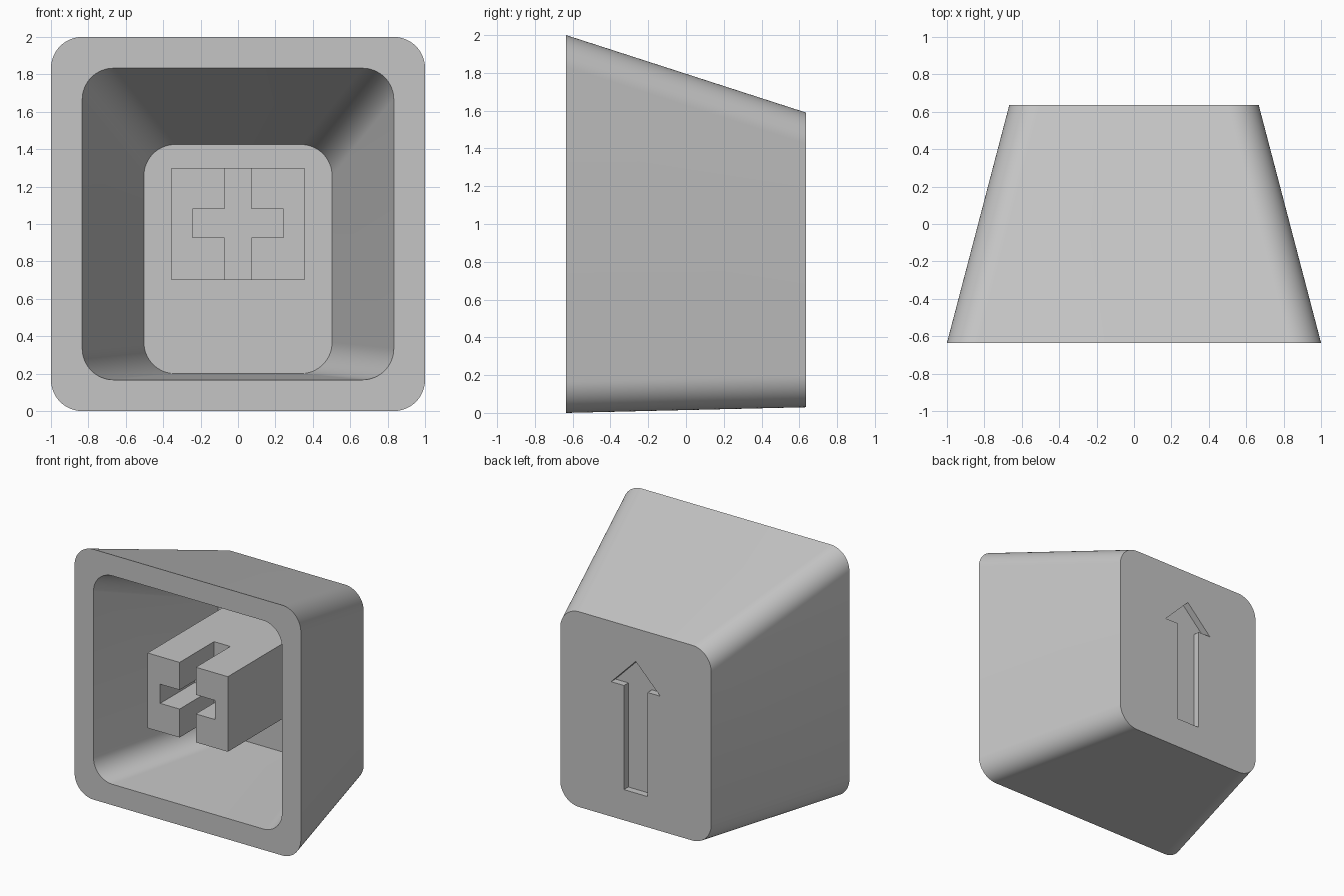
import bpy, bmesh, math

cube = bpy.data.objects.get("Cube")
if cube:
    bpy.data.objects.remove(cube, do_unlink=True)

FRONT, BACK, WALL = -0.635, 0.635, 0.167

grey = bpy.data.materials.new("light grey plastic")
grey.use_nodes = True
grey.diffuse_color = (0.56, 0.56, 0.56, 1)
grey.node_tree.nodes["Principled BSDF"].inputs["Base Color"].default_value = (0.56, 0.56, 0.56, 1)


def finish(bm, name):
    bmesh.ops.recalc_face_normals(bm, faces=bm.faces)
    mesh = bpy.data.meshes.new(name)
    bm.to_mesh(mesh)
    bm.free()
    mesh.materials.append(grey)
    obj = bpy.data.objects.new(name, mesh)
    bpy.context.collection.objects.link(obj)
    return obj


def loft(bm, rings, closed=False):
    """Skin between rings of vertices, capping or joining the ends."""
    count = len(rings[0])
    for a, b in zip(rings, rings[1:]):
        for i in range(count):
            j = (i + 1) % count
            bm.faces.new((a[i], a[j], b[j], b[i]))
    bm.faces.new(rings[0])
    bm.faces.new(rings[-1])


def ring(bm, points, y):
    return [bm.verts.new((x, y, z)) for x, z in points]


def prism(name, points, y0, y1):
    bm = bmesh.new()
    loft(bm, [ring(bm, points, y0), ring(bm, points, y1)])
    return finish(bm, name)


def rounded_rect(half_width, bottom, top, radius=0.167, steps=16):
    points = []
    corners = ((1, top), (-1, top), (-1, bottom), (1, bottom))
    for k, (side, z) in enumerate(corners):
        cx = side * (half_width - radius)
        cz = z - radius if z == top else z + radius
        for s in range(steps + 1):
            a = math.pi / 2 * (k + s / steps)
            points.append((cx + radius * math.cos(a), cz + radius * math.sin(a)))
    return points


def carve(obj, cutter):
    mod = obj.modifiers.new("carve", "BOOLEAN")
    mod.operation = "DIFFERENCE"
    mod.solver = "EXACT"
    mod.object = cutter
    cutter.hide_render = True
    bpy.context.view_layer.objects.active = obj
    bpy.ops.object.modifier_apply(modifier=mod.name)
    bpy.data.objects.remove(cutter, do_unlink=True)


def mirrored(half):
    return half + [(-x, z) for x, z in reversed(half) if x != 0]


# Hollow tapered shell: back face, outer walls, front rim, inner walls, floor
bm = bmesh.new()
loft(bm, [
    ring(bm, rounded_rect(0.667, 0.03, 1.59), BACK),
    ring(bm, rounded_rect(1.0, 0.0, 2.0), FRONT),
    ring(bm, rounded_rect(1.0 - WALL, WALL, 2.0 - WALL), FRONT),
    ring(bm, rounded_rect(0.503, 0.2, 1.425), BACK - WALL),
])
shell = finish(bm, "shell")

# Engraved arrow on the back face
arrow = mirrored([(0.104, 0.275), (0.104, 1.107), (0.217, 1.107), (0, 1.327)])
carve(shell, prism("arrow_cutter", arrow, BACK - 0.055, BACK + 0.1))

# Mounting stem with a cross-shaped socket open at top and bottom
w, h = 0.355, 0.3
stem = prism("stem", [(-w, 1 - h), (w, 1 - h), (w, 1 + h), (-w, 1 + h)], FRONT, BACK - WALL + 0.03)
cross = mirrored([(0.072, 0.6), (0.072, 0.927), (0.243, 0.927),
                  (0.243, 1.08), (0.072, 1.08), (0.072, 1.4)])
carve(stem, prism("cross_cutter", cross, FRONT - 0.1, -0.2))

# Smooth rounded corners, crisp edges
bpy.ops.object.select_all(action="DESELECT")
shell.select_set(True)
bpy.context.view_layer.objects.active = shell
bpy.ops.object.shade_smooth_by_angle(angle=math.radians(25))
